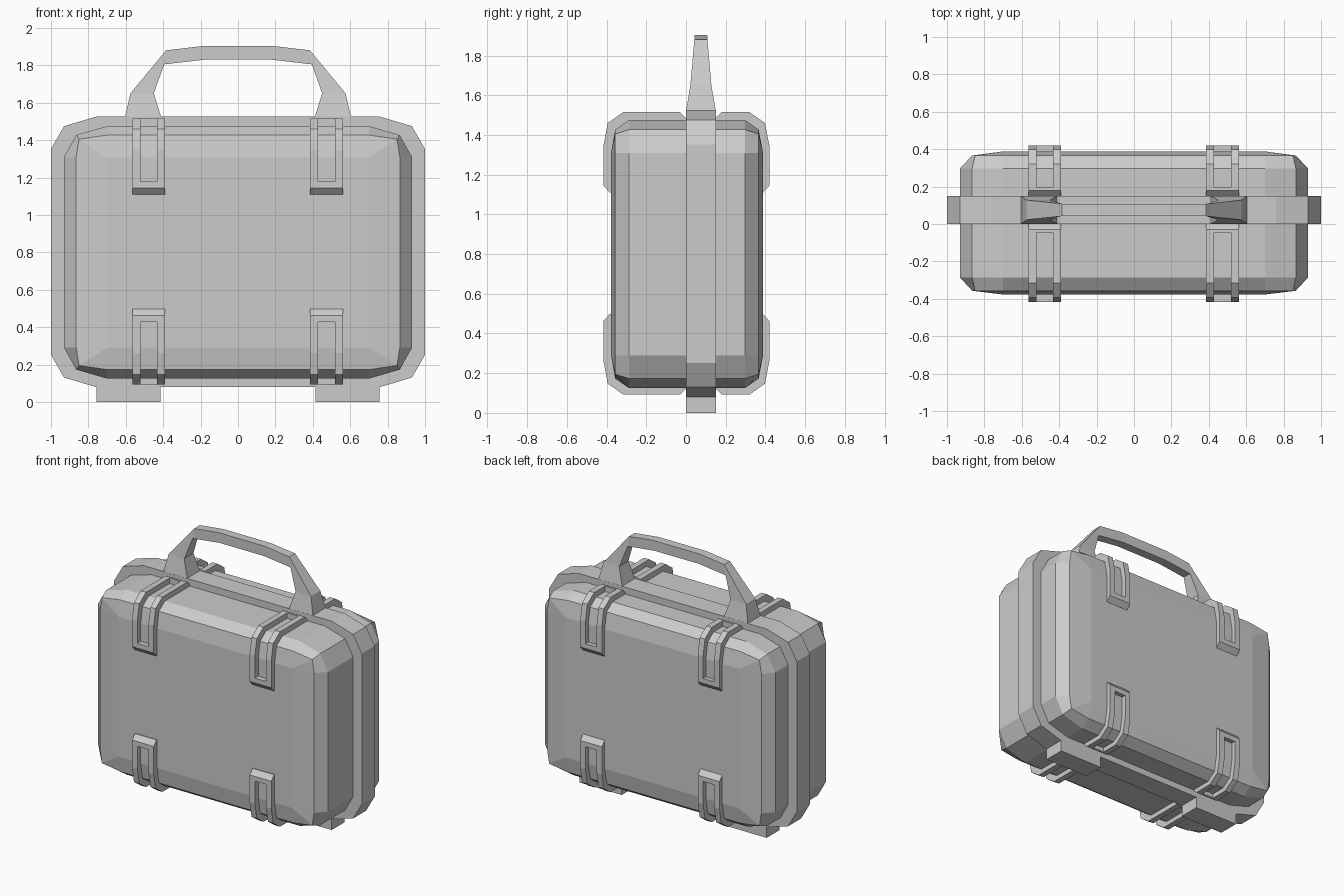
import bpy, bmesh

if "Cube" in bpy.data.objects:
    bpy.data.objects.remove(bpy.data.objects["Cube"])

MID = 0.075          # y centre of the rim
RIM = (0.0, 0.15)    # y faces of the rim


def finish(name, bm):
    bmesh.ops.remove_doubles(bm, verts=bm.verts, dist=0.0005)
    bmesh.ops.recalc_face_normals(bm, faces=bm.faces)
    me = bpy.data.meshes.new(name)
    bm.to_mesh(me)
    bm.free()
    ob = bpy.data.objects.new(name, me)
    bpy.context.collection.objects.link(ob)
    return ob


def loft(bm, rings):
    """Skin a list of equal-length closed rings and cap both ends."""
    vs = [[bm.verts.new(p) for p in r] for r in rings]
    n = len(vs[0])
    for a, b in zip(vs, vs[1:]):
        for i in range(n):
            j = (i + 1) % n
            bm.faces.new((a[i], a[j], b[j], b[i]))
    bm.faces.new(vs[0])
    bm.faces.new(vs[-1])


def ring(corner, y, zc=0.8):
    """Mirror three corner points (x, z above centre) into a 12-point outline."""
    q = list(corner)
    xz = q + [(-x, z) for x, z in reversed(q)]
    xz += [(-x, -z) for x, z in q] + [(x, -z) for x, z in reversed(q)]
    return [(x, y, zc + z) for x, z in xz]


# central rim
bm = bmesh.new()
rim = [(1.0, 0.55), (0.93, 0.672), (0.76, 0.7225)]
loft(bm, [ring(rim, y, 0.8025) for y in RIM])
finish("rim", bm)

# front and back shells with chamfered edges
A = [(0.93, 0.51), (0.865, 0.627), (0.70, 0.675)]
B = [(0.865, 0.51), (0.85, 0.605), (0.70, 0.627)]
C = [(0.70, 0.51)] * 3
for name, ys in (("front_shell", (0.0, -0.287, -0.357, -0.377)),
                 ("back_shell", (0.15, 0.298, 0.366, 0.388))):
    bm = bmesh.new()
    vs = [[bm.verts.new(p) for p in ring(c, y)] for c, y in zip((A, A, B, C), ys)]
    for a, b in zip(vs, vs[1:]):
        for i in range(12):
            j = (i + 1) % 12
            bm.faces.new((a[i], a[j], b[j], b[i]))
    bm.faces.new([vs[-1][i] for i in (0, 3, 6, 9)])
    finish(name, bm)

# carrying handle: outer x, z / inner x, z / half thickness
half = [(0.605, 1.52, 0.41, 1.52, 0.075), (0.575, 1.65, 0.45, 1.65, 0.053),
        (0.385, 1.88, 0.395, 1.805, 0.033), (0.19, 1.903, 0.18, 1.83, 0.032)]
path = half + [(-a, b, -c, d, h) for a, b, c, d, h in reversed(half)]
bm = bmesh.new()
loft(bm, [[(a, MID - h, b), (a, MID + h, b), (c, MID + h, d), (c, MID - h, d)]
          for a, b, c, d, h in path])
finish("handle", bm)

# feet
for s, side in ((-1, "left"), (1, "right")):
    bm = bmesh.new()
    loft(bm, [[(s * x, RIM[0], z), (s * x, RIM[1], z), (s * x, RIM[1], z + 0.09),
               (s * x, RIM[0], z + 0.09)] for x, z in ((0.415, 0.0), (0.757, 0.0))])
    finish(side + "_foot", bm)


# latches: two rails joined by a block at each end
def latch(name, xc, sy, top, y0, out):
    def place(x, y, z):
        return (xc + x, sy * y, z if top else 1.6075 - z)

    def slab(bm, prof, x0, x1):
        loft(bm, [[place(x, y, z) for y, z in prof] for x in (x0, x1)])

    rail = [(y0, 1.485), (y0 + 0.03, 1.515), (out - 0.1, 1.515), (out - 0.022, 1.46),
            (out, 1.345), (out, 1.145), (out - 0.032, 1.11), (out - 0.055, 1.11),
            (out - 0.055, 1.31), (out - 0.075, 1.41), (out - 0.135, 1.45), (y0, 1.45)]
    low = [(out, 1.18), (out, 1.145), (out - 0.032, 1.11),
           (out - 0.055, 1.11), (out - 0.055, 1.18)]
    high = [(y0, 1.485), (y0 + 0.03, 1.515), (y0 + 0.045, 1.515),
            (y0 + 0.045, 1.45), (y0, 1.45)]
    bm = bmesh.new()
    slab(bm, rail, -0.0875, -0.045)
    slab(bm, rail, 0.045, 0.0875)
    slab(bm, low, -0.045, 0.045)
    slab(bm, high, -0.045, 0.045)
    finish(name, bm)


for xc, xn in ((-0.477, "left"), (0.473, "right")):
    for top, zn in ((True, "upper"), (False, "lower")):
        latch(f"front_{zn}_{xn}_latch", xc, -1, top, 0.0, 0.416)
        latch(f"back_{zn}_{xn}_latch", xc, 1, top, 0.15, 0.42)
